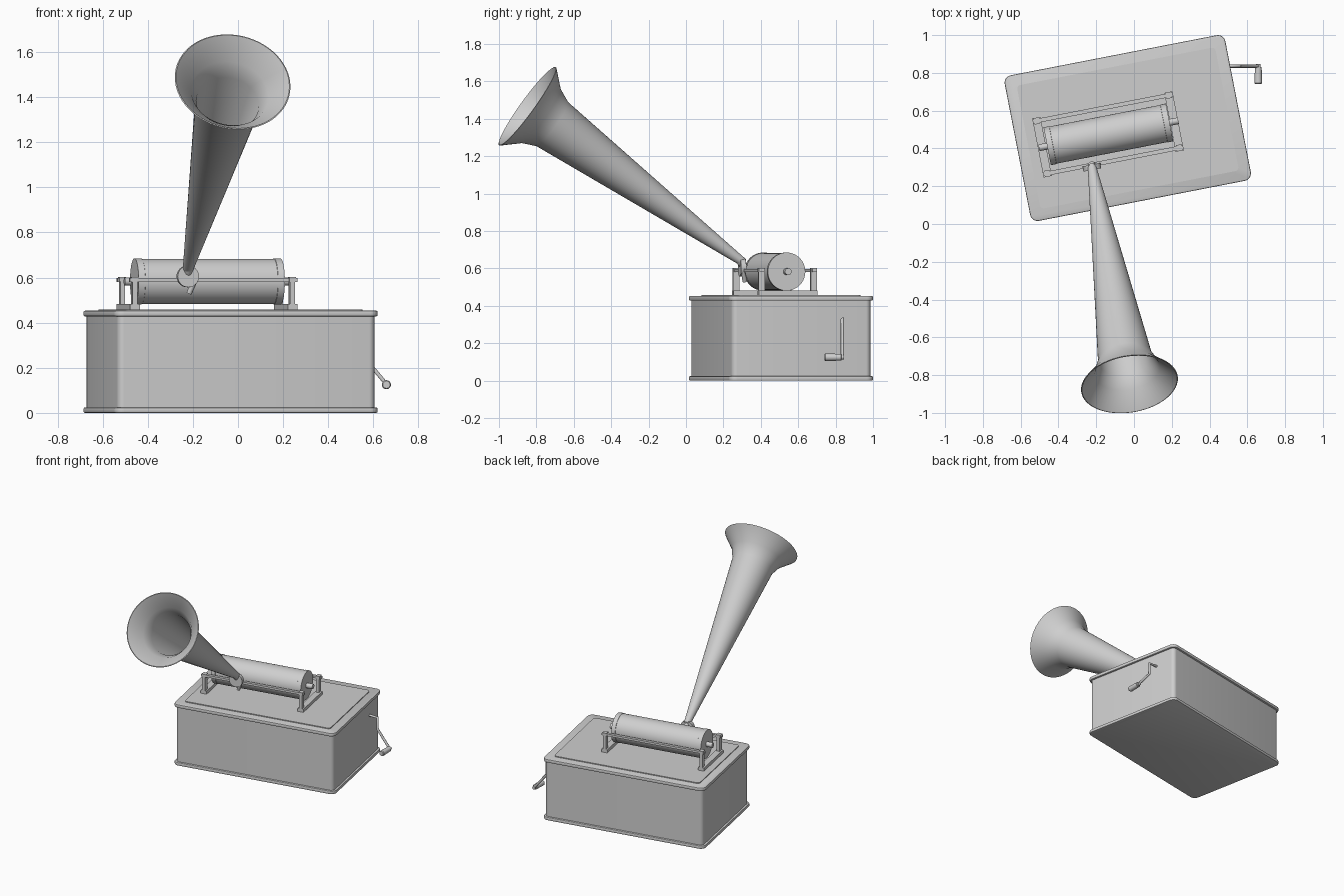
import bpy, bmesh, math
from mathutils import Matrix, Vector

if "Cube" in bpy.data.objects:
    bpy.data.objects.remove(bpy.data.objects["Cube"])

grey = bpy.data.materials.new("plain_grey")
grey.diffuse_color = (0.62, 0.62, 0.62, 1)
grey.use_nodes = True
grey.node_tree.nodes["Principled BSDF"].inputs["Base Color"].default_value = grey.diffuse_color

# Local frame of the turned cabinet: x along its length, y towards its back
CAB = Matrix.Translation((-0.033, 0.508, 0)) @ Matrix.Rotation(math.radians(11), 4, 'Z')


def finish(bm, name, angle=30):
    bmesh.ops.recalc_face_normals(bm, faces=bm.faces)
    me = bpy.data.meshes.new(name)
    bm.to_mesh(me)
    bm.free()
    ob = bpy.data.objects.new(name, me)
    bpy.context.collection.objects.link(ob)
    me.materials.append(grey)
    bpy.ops.object.select_all(action='DESELECT')
    ob.select_set(True)
    bpy.context.view_layer.objects.active = ob
    bpy.ops.object.shade_smooth_by_angle(angle=math.radians(angle))
    return ob


def slab(name, w, d, z0, z1, r, bevel=0.0):
    """Upright slab with rounded corners, in the cabinet frame."""
    bm = bmesh.new()
    verts = []
    for i, (sx, sy) in enumerate(((1, 1), (-1, 1), (-1, -1), (1, -1))):
        for k in range(7):
            a = math.radians(90 * i + 15 * k)
            verts.append(bm.verts.new((sx * (w / 2 - r) + r * math.cos(a),
                                       sy * (d / 2 - r) + r * math.sin(a), z0)))
    face = bm.faces.new(verts)
    ext = bmesh.ops.extrude_face_region(bm, geom=[face])
    top = [v for v in ext['geom'] if isinstance(v, bmesh.types.BMVert)]
    bmesh.ops.translate(bm, vec=(0, 0, z1 - z0), verts=top)
    if bevel:
        rims = [e for e in bm.edges if abs(e.verts[0].co.z - e.verts[1].co.z) < 1e-6]
        bmesh.ops.bevel(bm, geom=rims, offset=bevel, segments=2, affect='EDGES', profile=0.5)
    bm.transform(CAB)
    return finish(bm, name)


def box(name, x0, x1, y0, y1, z0, z1):
    bm = bmesh.new()
    bmesh.ops.create_cube(bm, size=1)
    m = Matrix.Translation(((x0 + x1) / 2, (y0 + y1) / 2, (z0 + z1) / 2))
    bm.transform(CAB @ m @ Matrix.Diagonal((x1 - x0, y1 - y0, z1 - z0, 1)))
    return finish(bm, name)


def lathe(name, origin, axis, profile, seg=48, closed=False):
    """Spin (distance, radius) points about an axis."""
    m = Matrix.Translation(origin) @ Vector(axis).to_track_quat('Z', 'Y').to_matrix().to_4x4()
    bm = bmesh.new()
    rings = [[bm.verts.new((r * math.cos(2 * math.pi * i / seg),
                            r * math.sin(2 * math.pi * i / seg), t)) for i in range(seg)]
             for t, r in profile]
    pairs = list(zip(rings, rings[1:]))
    if closed:
        pairs.append((rings[-1], rings[0]))
    else:
        bm.faces.new(rings[0])
        bm.faces.new(rings[-1])
    for a, b in pairs:
        for i in range(seg):
            j = (i + 1) % seg
            bm.faces.new((a[i], a[j], b[j], b[i]))
    bm.transform(m)
    return finish(bm, name)


def rod(name, a, b, r, seg=24):
    a, b = Vector(a), Vector(b)
    return lathe(name, a, b - a, [(0, r), ((b - a).length, r)], seg)


# Cabinet
slab("base_moulding", 1.19, 0.785, 0.0, 0.024, 0.04, 0.006)
slab("cabinet_body", 1.162, 0.757, 0.02, 0.432, 0.028)
slab("top_moulding", 1.19, 0.785, 0.428, 0.453, 0.04, 0.006)
slab("lid_panel", 1.07, 0.665, 0.45, 0.459, 0.02)

# Frame: foot bars, posts, long rails
U0, U1, V0, V1 = -0.487, 0.269, -0.172, 0.146
for side, u in (("left", U0), ("right", U1 - 0.044)):
    box(side + "_foot_bar", u, u + 0.044, V0, V1, 0.455, 0.482)
    for end, v in (("front", V0 + 0.017), ("back", V1 - 0.017)):
        c = u + 0.022
        box(f"{side}_{end}_post", c - 0.011, c + 0.011, v - 0.017, v + 0.017, 0.475, 0.588)
        box(f"{side}_{end}_post_cap", c - 0.015, c + 0.015, v - 0.017, v + 0.017, 0.582, 0.602)
for end, v in (("front", V0 + 0.017), ("back", V1 - 0.017)):
    box(end + "_rail", U0, U1, v - 0.011, v + 0.011, 0.581, 0.597)

# Record cylinder and its shaft
along = CAB.to_3x3() @ Vector((1, 0, 0))
lathe("record_cylinder", CAB @ Vector((-0.437, -0.013, 0.583)), along,
      [(0, 0.102), (0.03, 0.102), (0.031, 0.1), (0.629, 0.1), (0.63, 0.102), (0.66, 0.102)], 64)
rod("cylinder_shaft", CAB @ Vector((-0.482, -0.013, 0.583)),
    CAB @ Vector((0.27, -0.013, 0.583)), 0.018)

# Sound box with its stylus arm
rod("sound_box", CAB @ Vector((-0.226, -0.182, 0.605)),
    CAB @ Vector((-0.226, -0.154, 0.605)), 0.048, 32)
rod("stylus_arm", (-0.192, 0.305, 0.585), (-0.217, 0.315, 0.53), 0.012, 16)

# Horn: long cone, flared bell, thin wall
outer = [(-0.01, 0.022), (1.265, 0.145), (1.34, 0.178), (1.43, 0.259)]
inner = [(t + 0.002, r - 0.005) for t, r in reversed(outer)]
start = Vector((-0.222, 0.30, 0.637))
direction = Vector((0.198, -1.147, 0.83))
lathe("horn", start, direction, outer + inner, 64, closed=True)
rod("horn_elbow", start + direction * 0.02, (-0.224, 0.315, 0.605), 0.02)

# Crank: bent arm and turned handle
Y = 0.836
path = [(0.48, Y, 0.33), (0.56, Y, 0.33), (0.56, Y, 0.245), (0.66, Y, 0.125)]
cu = bpy.data.curves.new("crank_arm", 'CURVE')
cu.dimensions = '3D'
cu.bevel_depth = 0.009
cu.bevel_resolution = 3
cu.use_fill_caps = True
sp = cu.splines.new('POLY')
sp.points.add(len(path) - 1)
for p, co in zip(sp.points, path):
    p.co = (*co, 1)
cu.materials.append(grey)
bpy.context.collection.objects.link(bpy.data.objects.new("crank_arm", cu))
lathe("crank_handle", (0.658, 0.846, 0.125), (0, -1, 0),
      [(0, 0.012), (0.014, 0.012), (0.016, 0.018), (0.1, 0.02), (0.106, 0.016)], 24)
